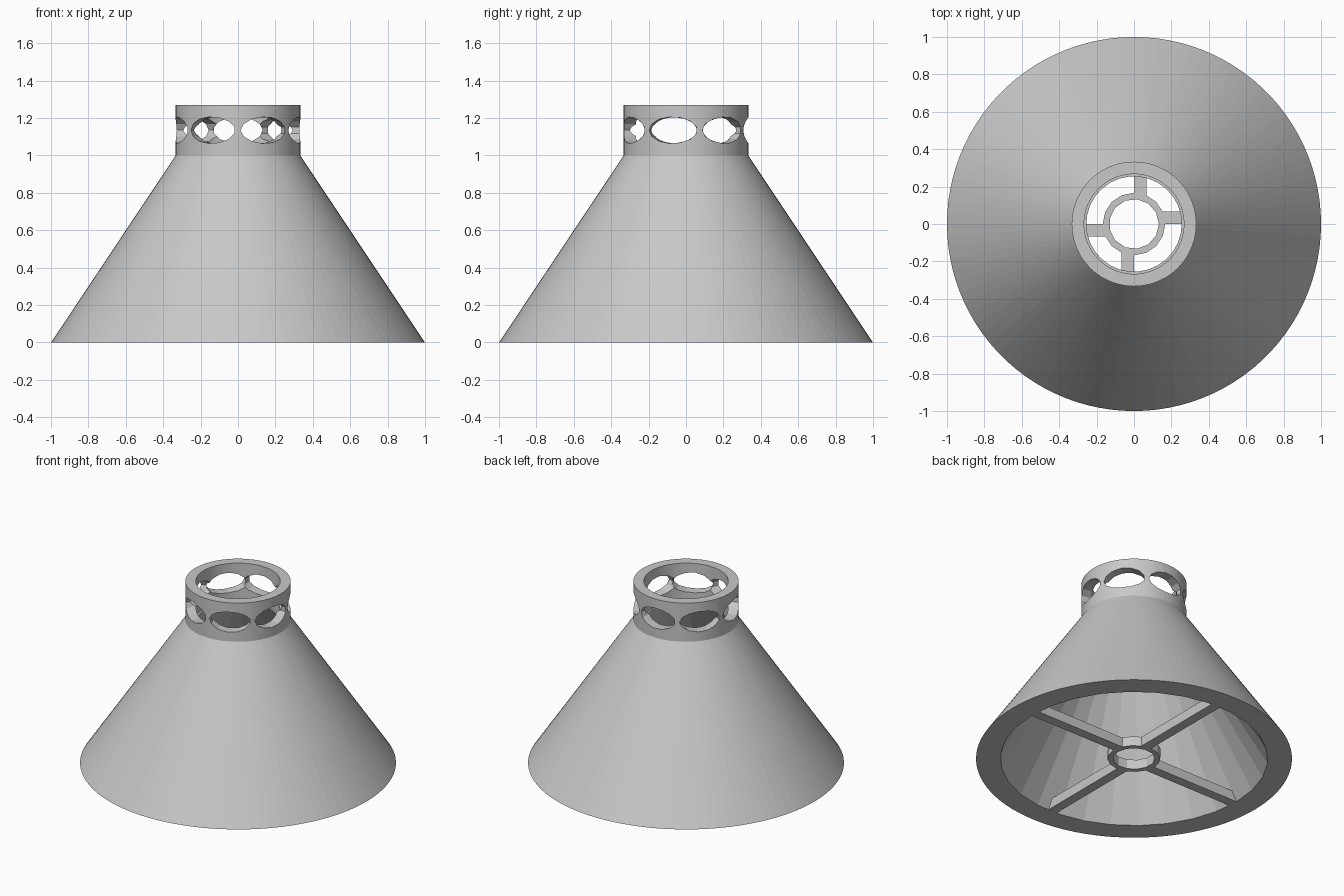
import bpy, bmesh, math
from mathutils import Matrix, Vector

cube = bpy.data.objects.get("Cube")
if cube:
    bpy.data.objects.remove(cube, do_unlink=True)

grey = bpy.data.materials.new("plain grey")
grey.use_nodes = True
grey.diffuse_color = (0.58, 0.58, 0.58, 1)
grey.node_tree.nodes["Principled BSDF"].inputs["Base Color"].default_value = grey.diffuse_color


def make_object(name, bm):
    bmesh.ops.recalc_face_normals(bm, faces=bm.faces)
    mesh = bpy.data.meshes.new(name)
    bm.to_mesh(mesh)
    bm.free()
    mesh.materials.append(grey)
    obj = bpy.data.objects.new(name, mesh)
    bpy.context.collection.objects.link(obj)
    return obj


def lathe(name, profile, sides):
    """Closed solid turned from (radius, height) points, capped at both ends."""
    bm = bmesh.new()
    rings = []
    for r, z in profile:
        rings.append([bm.verts.new((r * math.cos(math.tau * i / sides),
                                    r * math.sin(math.tau * i / sides), z))
                      for i in range(sides)])
    for low, high in zip(rings, rings[1:]):
        for i in range(sides):
            j = (i + 1) % sides
            bm.faces.new((low[i], low[j], high[j], high[i]))
    bm.faces.new(rings[0])
    bm.faces.new(rings[-1])
    return make_object(name, bm)


def box(name, low, high):
    low, high = Vector(low), Vector(high)
    bm = bmesh.new()
    bmesh.ops.create_cube(bm, size=1, matrix=Matrix.Translation((low + high) / 2)
                          @ Matrix.Diagonal((*(high - low), 1)))
    return make_object(name, bm)


def cut(target, cutter):
    """Subtract the cutter from the target and remove the cutter."""
    cutter.hide_render = True
    mod = target.modifiers.new("cut", 'BOOLEAN')
    mod.operation = 'DIFFERENCE'
    mod.solver = 'EXACT'
    mod.object = cutter
    bpy.context.view_layer.objects.active = target
    bpy.ops.object.modifier_apply(modifier=mod.name)
    bpy.data.objects.remove(cutter, do_unlink=True)


# Conical shade with a straight collar, hollowed by a coarser cone and a bore
COLLAR = 0.333
shade = lathe("shade", [(1, 0), (COLLAR, 1), (COLLAR, 1.27)], 100)
cut(shade, lathe("hollow_cutter", [(0.859, -0.02), (0.255, 1.0), (0.255, 1.02)], 30))
cut(shade, lathe("bore_cutter", [(0.267, 1.0), (0.267, 1.3)], 100))

# Seven oval vents around the collar, one facing the back
VENTS = 7
for k in range(VENTS):
    vent = lathe("vent_cutter", [(1, 0.15), (1, 0.45)], 13)
    # stand the oval upright, then point it outwards
    vent.data.transform(Matrix.Translation((0, 0, 1.135))
                        @ Matrix.Rotation(math.tau * k / VENTS, 4, 'Z')
                        @ Matrix.Rotation(-math.pi / 2, 4, 'X')
                        @ Matrix.Diagonal((0.132, 0.071, 1, 1)))
    cut(shade, vent)

# Central fitting ring at the base
THICK = 0.067
ring = lathe("fitting_ring", [(0.167, 0), (0.167, THICK)], 16)
cut(ring, lathe("ring_cutter", [(0.133, -0.1), (0.133, 0.2)], 13))

# Four arms from the ring to the wall, each with one side on an axis
START, END = 0.14, 0.85
box("left_arm", (START, 0, 0), (END, THICK, THICK))
box("right_arm", (-END, -THICK, 0), (-START, 0, THICK))
box("back_arm", (0, START, 0), (THICK, END, THICK))
box("front_arm", (-THICK, -END, 0), (0, -START, THICK))
